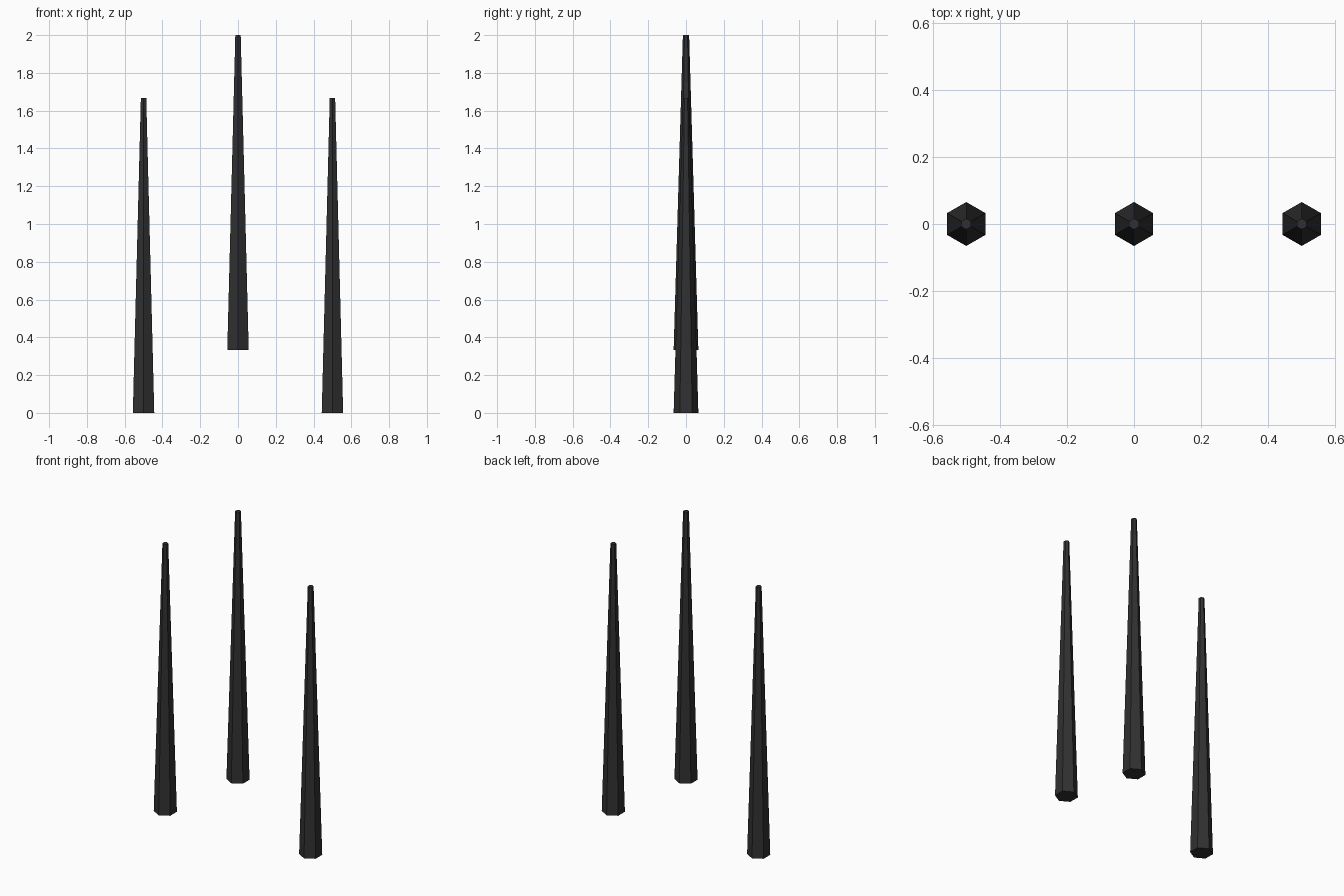
import bpy

if "Cube" in bpy.data.objects:
    bpy.data.objects.remove(bpy.data.objects["Cube"])

mat = bpy.data.materials.new("dark_charcoal")
mat.diffuse_color = (0.03, 0.03, 0.032, 1)
mat.use_nodes = True
mat.node_tree.nodes["Principled BSDF"].inputs["Base Color"].default_value = mat.diffuse_color

HEIGHT = 1.667


def spike(name, x, base_z):
    # Tapered six-sided spike with corners facing front and back
    bpy.ops.mesh.primitive_cone_add(
        vertices=6, radius1=0.0655, radius2=0.0165, depth=HEIGHT,
        end_fill_type='NGON', location=(x, 0, base_z + HEIGHT / 2))
    obj = bpy.context.object
    obj.name = name
    obj.data.materials.append(mat)


# Outer pair on the ground, middle one raised
spike("left_spike", -0.5, 0)
spike("right_spike", 0.5, 0)
spike("middle_spike", 0, 2 - HEIGHT)
